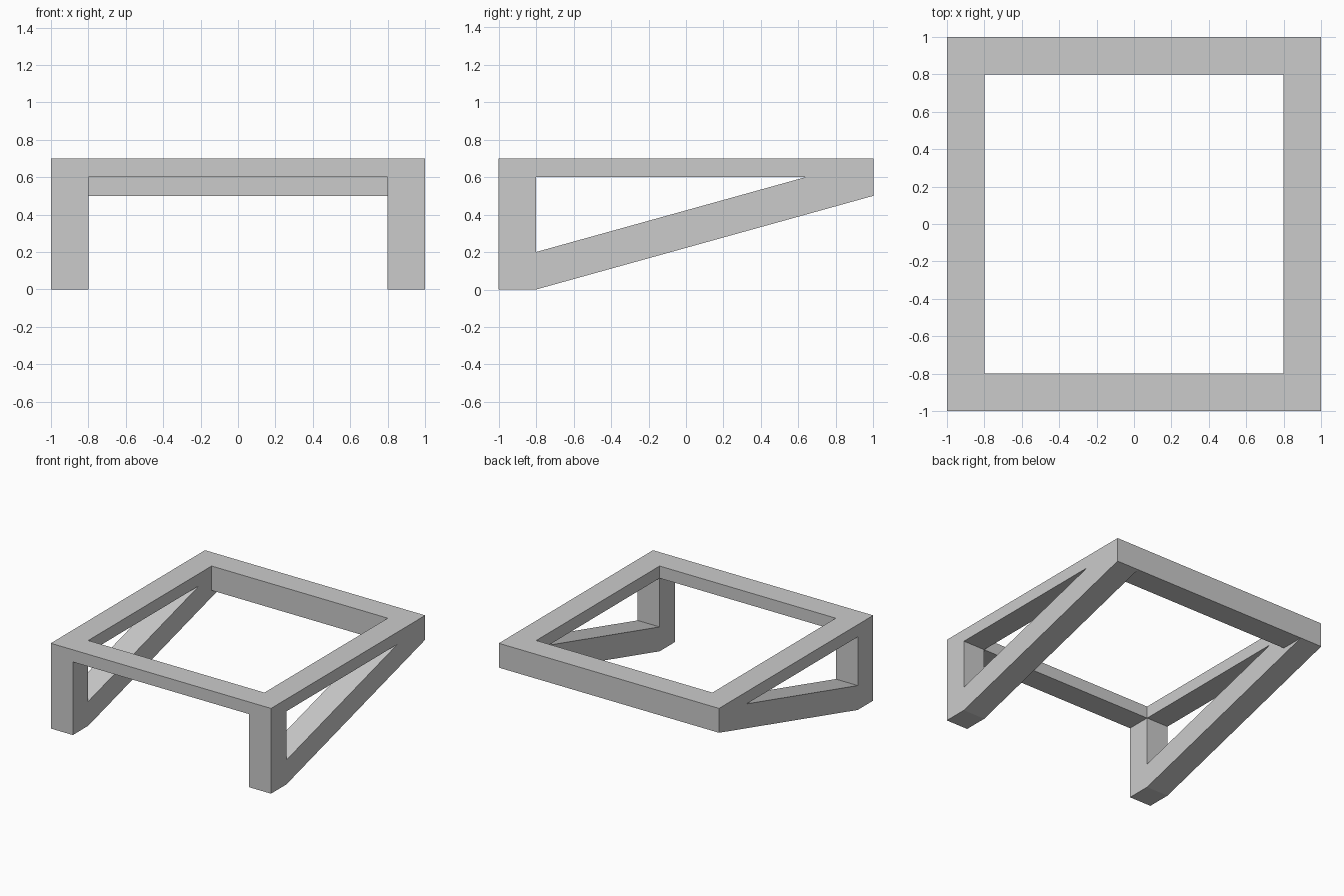
import bpy, bmesh

if "Cube" in bpy.data.objects:
    bpy.data.objects.remove(bpy.data.objects["Cube"])


def prism(name, pts, faces, x0, x1):
    """Extrude a (y, z) profile made of faces from x0 to x1."""
    bm = bmesh.new()
    verts = [bm.verts.new((x0, y, z)) for y, z in pts]
    flat = [bm.faces.new([verts[i] for i in f]) for f in faces]
    ext = bmesh.ops.extrude_face_region(bm, geom=flat, use_keep_orig=True)
    moved = [g for g in ext["geom"] if isinstance(g, bmesh.types.BMVert)]
    bmesh.ops.translate(bm, verts=moved, vec=(x1 - x0, 0, 0))
    bmesh.ops.recalc_face_normals(bm, faces=bm.faces)
    mesh = bpy.data.meshes.new(name)
    bm.to_mesh(mesh)
    bm.free()
    obj = bpy.data.objects.new(name, mesh)
    bpy.context.collection.objects.link(obj)
    return obj


def rail(name, y0, y1, z0, z1):
    """Straight cross bar between the side frames."""
    return prism(name, [(y0, z0), (y1, z0), (y1, z1), (y0, z1)],
                 [(0, 1, 2, 3)], -0.8, 0.8)


# Side frame: post, sloping brace and top rail around a triangular opening
outline = [(-1, 0), (-0.8, 0), (1, 0.5), (1, 0.7), (-1, 0.7)]
opening = [(-0.8, 0.2), (0.64, 0.6), (-0.8, 0.6)]
frame_faces = [(0, 1, 5, 7, 4),   # post
               (1, 2, 6, 5),      # brace
               (2, 3, 6),         # rear corner
               (3, 4, 7, 6)]      # top rail
side = prism("side_frames", outline + opening, frame_faces, 0.8, 1.0)
side.modifiers.new("mirror", 'MIRROR').use_axis[0] = True

# Cross bars
rail("front_rail", -1.0, -0.8, 0.6, 0.7)
rail("back_rail", 0.8, 1.0, 0.5, 0.7)
